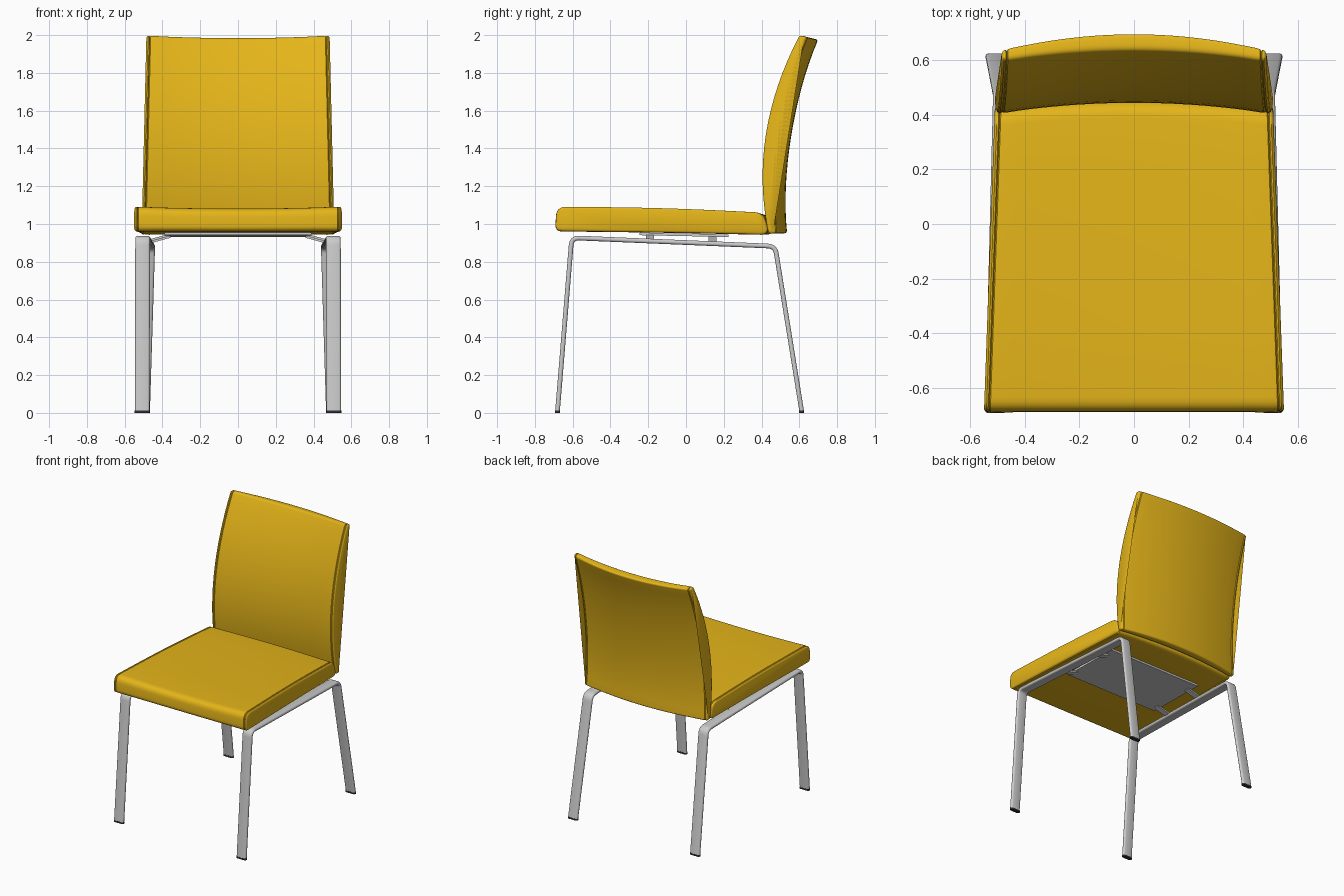
import bpy, bmesh, math
from mathutils import Vector as V

if "Cube" in bpy.data.objects:
    bpy.data.objects.remove(bpy.data.objects["Cube"])


def material(name, color):
    m = bpy.data.materials.new(name)
    m.diffuse_color = color
    m.use_nodes = True
    m.node_tree.nodes["Principled BSDF"].inputs["Base Color"].default_value = m.diffuse_color
    return m


yellow = material("yellow_upholstery", (0.78, 0.46, 0.01, 1))
black = material("black_plastic", (0.03, 0.03, 0.03, 1))


def loft(name, rings, mat=None, mirror=False):
    """Skin closed rings of points and cap both ends."""
    bm = bmesh.new()
    rows = [[bm.verts.new(p) for p in r] for r in rings]
    n = len(rows[0])
    for a, b in zip(rows, rows[1:]):
        for i in range(n):
            j = (i + 1) % n
            bm.faces.new((a[i], a[j], b[j], b[i]))
    bm.faces.new(rows[0])
    bm.faces.new(rows[-1])
    bmesh.ops.recalc_face_normals(bm, faces=bm.faces)
    me = bpy.data.meshes.new(name)
    bm.to_mesh(me)
    bm.free()
    ob = bpy.data.objects.new(name, me)
    bpy.context.collection.objects.link(ob)
    finish(ob, mat, mirror)
    return ob


def finish(ob, mat=None, mirror=False):
    if mat:
        ob.data.materials.append(mat)
    bpy.ops.object.select_all(action='DESELECT')
    ob.select_set(True)
    bpy.context.view_layer.objects.active = ob
    bpy.ops.object.shade_smooth_by_angle(angle=math.radians(40))
    if mirror:
        ob.modifiers.new("mirror", 'MIRROR')


def rounded(points, cuts, closed=True, seg=6):
    """Replace each corner by a quadratic curve starting 'cut' away from it."""
    out, n = [], len(points)
    for i, (p, d) in enumerate(zip(points, cuts)):
        if d == 0:
            out.append(V(p))
            continue
        p, a, b = V(p), V(points[i - 1]), V(points[(i + 1) % n])
        s, e = p + (a - p).normalized() * d, p + (b - p).normalized() * d
        for k in range(seg + 1):
            t = k / seg
            out.append(s * (1 - t) ** 2 + p * 2 * t * (1 - t) + e * t * t)
    return out


def inset(prof, d):
    """Move a closed 2D outline inwards by d."""
    n = len(prof)
    area = sum(prof[i - 1].x * prof[i].y - prof[i].x * prof[i - 1].y for i in range(n))
    s = 1 if area > 0 else -1
    res = []
    for i in range(n):
        t = (prof[(i + 1) % n] - prof[i - 1]).normalized()
        res.append(prof[i] + V((-t.y, t.x)) * d * s)
    return res


def cushion(name, prof, half_width, bend):
    """Loft a yz outline across x, with a welted seam near each side."""
    edge = [(0, .012), (.003, .005), (.009, 0), (.015, 0), (.019, .006), (.023, 0), (.04, -.001)]
    stations = [(-1, o, i) for o, i in edge]
    stations += [(-1 + 2 * k / 20, .04 * (1 - abs(k - 10) / 10), 0) for k in range(2, 19)]
    stations += [(1, o, i) for o, i in reversed(edge)]
    rings = []
    for u, off, ins in stations:
        ring = []
        for p in inset(prof, ins):
            w = half_width(p)
            x = u * w - math.copysign(off, u) if abs(u) == 1 else u * w
            y, z = bend(p, 1 - min(1, abs(x / w)) ** 2)
            ring.append((x, y, z))
        rings.append(ring)
    return loft(name, rings, yellow)


# Seat cushion: tapers to the back, slightly dished, rear edge bowed
seat_outline = rounded(
    [(-.692, .962), (-.685, 1.092), (-.1, 1.086), (.41, 1.06), (.44, .943), (-.1, .955)],
    [.035, .05, .3, .05, .045, .25])
cushion("seat", seat_outline,
        lambda p: .55 - .04 * (p.x + .69) / 1.12,
        lambda p, c: (p.x + .03 * c * max(0, (p.x + .69) / 1.12),
                      p.y - .01 * c * max(0, (p.y - .95) / .14)))


# Backrest: leaning back, hollow towards the sitter
def front_y(z):
    return .404 + .348 * (z - 1.25) ** 2


def thick(z):
    return .04 + .035 * math.sin(math.pi * max(0, min(1, (z - .95) / 1.05)))


zs = [.95 + 1.05 * k / 16 for k in range(17)]
back_points = [(front_y(z), z) for z in zs]
back_points += [(front_y(z) + thick(z), z - .01 * (z - .95)) for z in reversed(zs)]
back_cuts = [.016 if k in (0, 16, 17, 33) else 0 for k in range(34)]


def back_bend(p, c):
    f = max(0, min(1, (p.x - front_y(p.y)) / thick(p.y)))
    return p.x + (.04 + .02 * f) * c, p.y - .013 * c * (p.y - .95) / 1.05


cushion("backrest", rounded(back_points, back_cuts),
        lambda p: .51 - .025 * (p.y - .95) / 1.05, back_bend)


# Side frames: one flat bar bent into front leg, rail and rear leg
def bar(name, path, half_w, half_t, mat=None):
    rings = []
    for i, p in enumerate(path):
        t = path[min(i + 1, len(path) - 1)] - path[max(i - 1, 0)]
        n = V((0, -t.z, t.y)).normalized()
        if i in (0, len(path) - 1):
            n = V((0, math.copysign(1, n.y), 0))
        ring = []
        for k in range(20):
            a = math.pi * (k + .5) / 10
            cx = math.copysign(half_w - half_t, math.cos(a)) + half_t * math.cos(a)
            ring.append(p + V((cx, 0, 0)) + n * half_t * math.sin(a))
        rings.append(ring)
    return loft(name, rings, mat, mirror=True)


feet = [V((.507, -.68, .012)), V((.505, .612, .012))]
frame = rounded([feet[0], V((.505, -.605, .927)), V((.478, .472, .882)), feet[1]],
                [0, .04, .04, 0], seg=8)
bar("leg_frames", frame, .039, .0125)

# Foot caps
for name, f in zip(("front_foot_caps", "rear_foot_caps"), feet):
    bar(name, [V((f.x, f.y, 0)), f.copy()], .04, .0135, black)

# Mounting plate under the seat
bpy.ops.mesh.primitive_cube_add(size=1, location=(0, -.01, .943))
plate = bpy.context.object
plate.name = "mounting_plate"
plate.scale = (.78, .47, .014)
plate.rotation_euler.x = -.02
finish(plate)

# Brackets joining the plate to the rails
for name, y, z in (("front_brackets", -.19, .926), ("rear_brackets", .14, .916)):
    bpy.ops.mesh.primitive_cube_add(size=1)
    ob = bpy.context.object
    ob.name = name
    ob.scale = (.13, .042, .012)
    ob.rotation_euler.y = .27
    ob.location = (.42, y, z)
    bpy.ops.object.transform_apply(location=True, rotation=True, scale=True)
    finish(ob, mirror=True)
